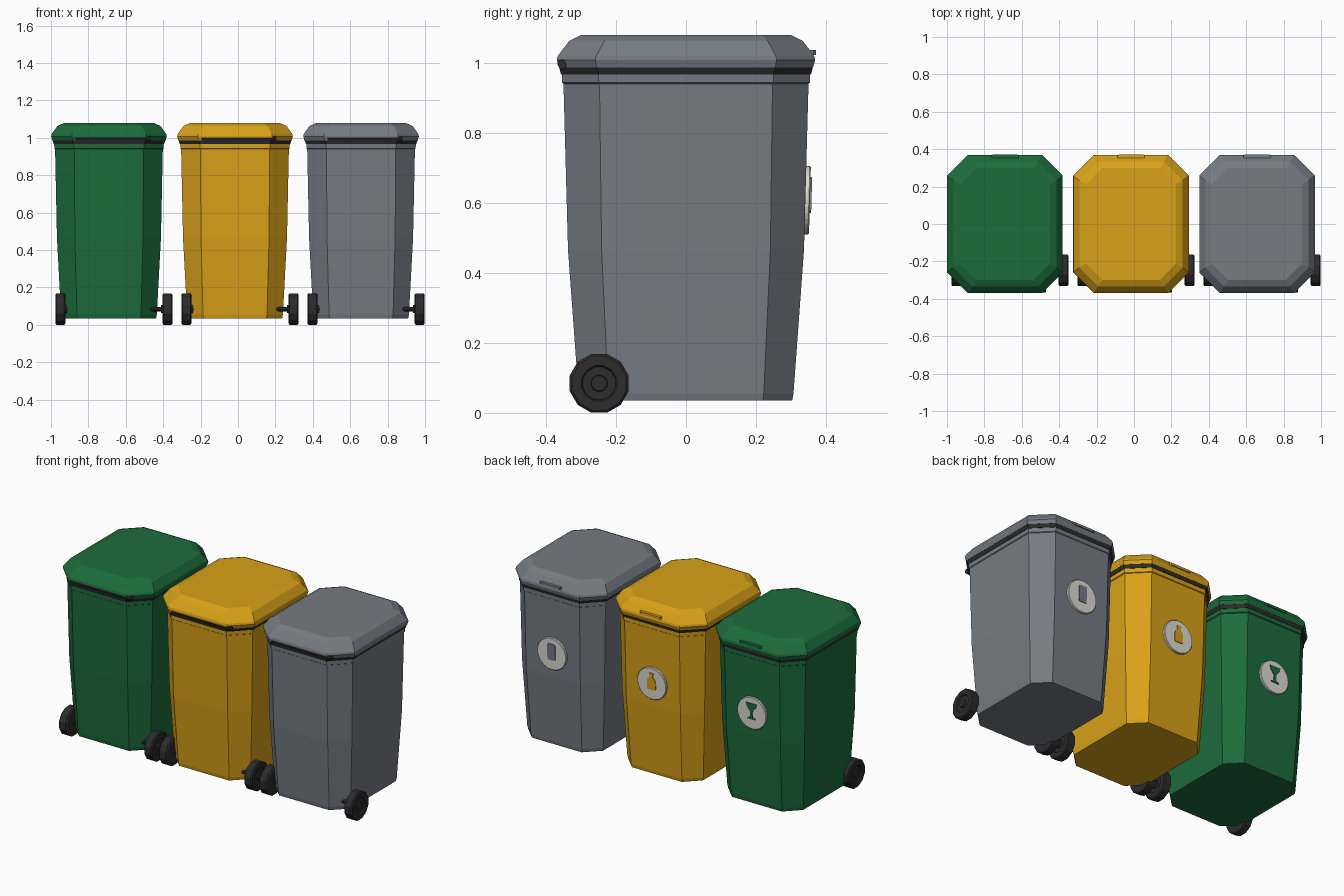
import bpy, bmesh
from math import radians, pi, cos, sin
from mathutils import Matrix, Vector

if "Cube" in bpy.data.objects:
    bpy.data.objects.remove(bpy.data.objects["Cube"])


def material(name, rgb):
    m = bpy.data.materials.new(name)
    m.diffuse_color = (*rgb, 1)
    m.use_nodes = True
    m.node_tree.nodes["Principled BSDF"].inputs["Base Color"].default_value = m.diffuse_color
    return m


GREEN = material("green_plastic", (0.012, 0.15, 0.045))
YELLOW = material("yellow_plastic", (0.69, 0.36, 0.009))
GREY = material("grey_plastic", (0.18, 0.2, 0.23))
DARK = material("dark_rubber", (0.025, 0.025, 0.027))
PALE = material("pale_badge", (0.72, 0.7, 0.64))


def loft(name, rings, mat, matrix=Matrix()):
    """Skin a stack of equal-length point rings, capped at both ends."""
    bm = bmesh.new()
    vs = [[bm.verts.new(matrix @ Vector(p)) for p in r] for r in rings]
    n = len(vs[0])
    for a, b in zip(vs, vs[1:]):
        for i in range(n):
            j = (i + 1) % n
            bm.faces.new((a[i], a[j], b[j], b[i]))
    bm.faces.new(vs[0][::-1])
    bm.faces.new(vs[-1])
    bmesh.ops.recalc_face_normals(bm, faces=bm.faces)
    me = bpy.data.meshes.new(name)
    bm.to_mesh(me)
    bm.free()
    me.materials.append(mat)
    ob = bpy.data.objects.new(name, me)
    bpy.context.collection.objects.link(ob)
    return ob


def octagon(hx, hy, c, z):
    """Rectangle with cut corners."""
    return [(hx, -hy + c, z), (hx, hy - c, z), (hx - c, hy, z), (-hx + c, hy, z),
            (-hx, hy - c, z), (-hx, -hy + c, z), (-hx + c, -hy, z), (hx - c, -hy, z)]


def lathe(name, profile, sides, mat, matrix, phase=0.0):
    """Turn (radius, height) pairs about local z."""
    rings = [[(r * cos(phase + 2 * pi * i / sides), r * sin(phase + 2 * pi * i / sides), h)
              for i in range(sides)] for r, h in profile]
    return loft(name, rings, mat, matrix)


def plate(name, half_outline, depth, mat, matrix):
    """Mirror-symmetric flat shape extruded along local z."""
    pts = half_outline + [(-u, v) for u, v in reversed(half_outline)]
    return loft(name, [[(u, v, h) for u, v in pts] for h in (0, depth)], mat, matrix)


ALONG_X = Matrix.Rotation(pi / 2, 4, 'Y')

# Right half outlines of the badge pictures: goblet, bottle, can
GOBLET = [(0.009, -0.022), (0.027, -0.030), (0.027, -0.036)][::-1] + \
         [(0.007, -0.015), (0.007, 0.010), (0.030, 0.040), (0.036, 0.062)]
BOTTLE = [(0.024, -0.036), (0.028, -0.030), (0.028, 0.018), (0.022, 0.030),
          (0.011, 0.040), (0.011, 0.052), (0.014, 0.054), (0.014, 0.066)]
CAN = [(0.022, -0.036), (0.026, -0.030), (0.026, 0.055), (0.021, 0.063)]


def bin_set(label, x, mat, icon):
    at = Matrix.Translation((x, 0, 0))

    # Tapered body with a stepped collar
    loft(label + "_body", [octagon(*r) for r in (
        (0.252, 0.303, 0.084, 0.035), (0.256, 0.307, 0.085, 0.055),
        (0.278, 0.337, 0.096, 0.465), (0.288, 0.350, 0.103, 0.94),
        (0.292, 0.354, 0.105, 0.943), (0.293, 0.355, 0.105, 0.972))], mat, at)

    # Dark seal under the lid
    loft(label + "_seal", [octagon(*r) for r in (
        (0.295, 0.357, 0.106, 0.967), (0.303, 0.363, 0.108, 0.99))], DARK, at)

    # Domed lid with faceted shoulders
    loft(label + "_lid", [octagon(*r) for r in (
        (0.303, 0.363, 0.108, 0.987), (0.309, 0.369, 0.11, 1.008),
        (0.307, 0.366, 0.11, 1.02), (0.276, 0.333, 0.100, 1.063),
        (0.240, 0.299, 0.085, 1.08))], mat, at)

    # Lid grip on the badge side
    loft(label + "_lid_grip", [
        [(s * 0.072, 0.335, z), (s * 0.072, 0.364, z), (s * 0.066, 0.371, z),
         (-s * 0.066, 0.371, z), (-s * 0.072, 0.364, z), (-s * 0.072, 0.335, z)]
        for s, z in ((1, 1.022), (1, 1.036))], mat, at)

    # Hinge rod
    lathe(label + "_hinge", [(0.014, -0.18), (0.014, 0.22)], 8, DARK,
          Matrix.Translation((x, -0.353, 0.996)) @ ALONG_X)

    # Axle and two wheels, set slightly towards +x
    lathe(label + "_axle", [(0.012, -0.26), (0.012, 0.31)], 8, DARK,
          Matrix.Translation((x, -0.248, 0.085)) @ ALONG_X)
    for side, dx, s in (("left", -0.259, -1), ("right", 0.312, 1)):
        lathe(f"{label}_{side}_wheel",
              [(0.022, -0.034 * s), (0.022, -0.026 * s), (0.078, -0.026 * s),
               (0.087, -0.02 * s), (0.087, 0.022 * s), (0.08, 0.028 * s),
               (0.052, 0.028 * s), (0.048, 0.02 * s), (0.024, 0.02 * s),
               (0.022, 0.028 * s)],
              12, DARK, Matrix.Translation((x + dx, -0.248, 0.0845)) @ ALONG_X, pi / 12)

    # Round badge lying on the sloped face, with a raised picture
    face = (Matrix.Translation((x, 0.338, 0.608)) @ Matrix.Rotation(radians(-1.6), 4, 'X')
            @ Matrix(((-1, 0, 0, 0), (0, 0, 1, 0), (0, 1, 0, 0), (0, 0, 0, 1))))
    lathe(label + "_badge", [(0.098, 0), (0.098, 0.013), (0.095, 0.016)], 32, PALE, face)
    plate(label + "_badge_picture", icon, 0.006, mat,
          face @ Matrix.Translation((0, 0, 0.0145)))


bin_set("green_bin", -0.69, GREEN, GOBLET)
bin_set("yellow_bin", -0.016, YELLOW, BOTTLE)
bin_set("grey_bin", 0.658, GREY, CAN)
